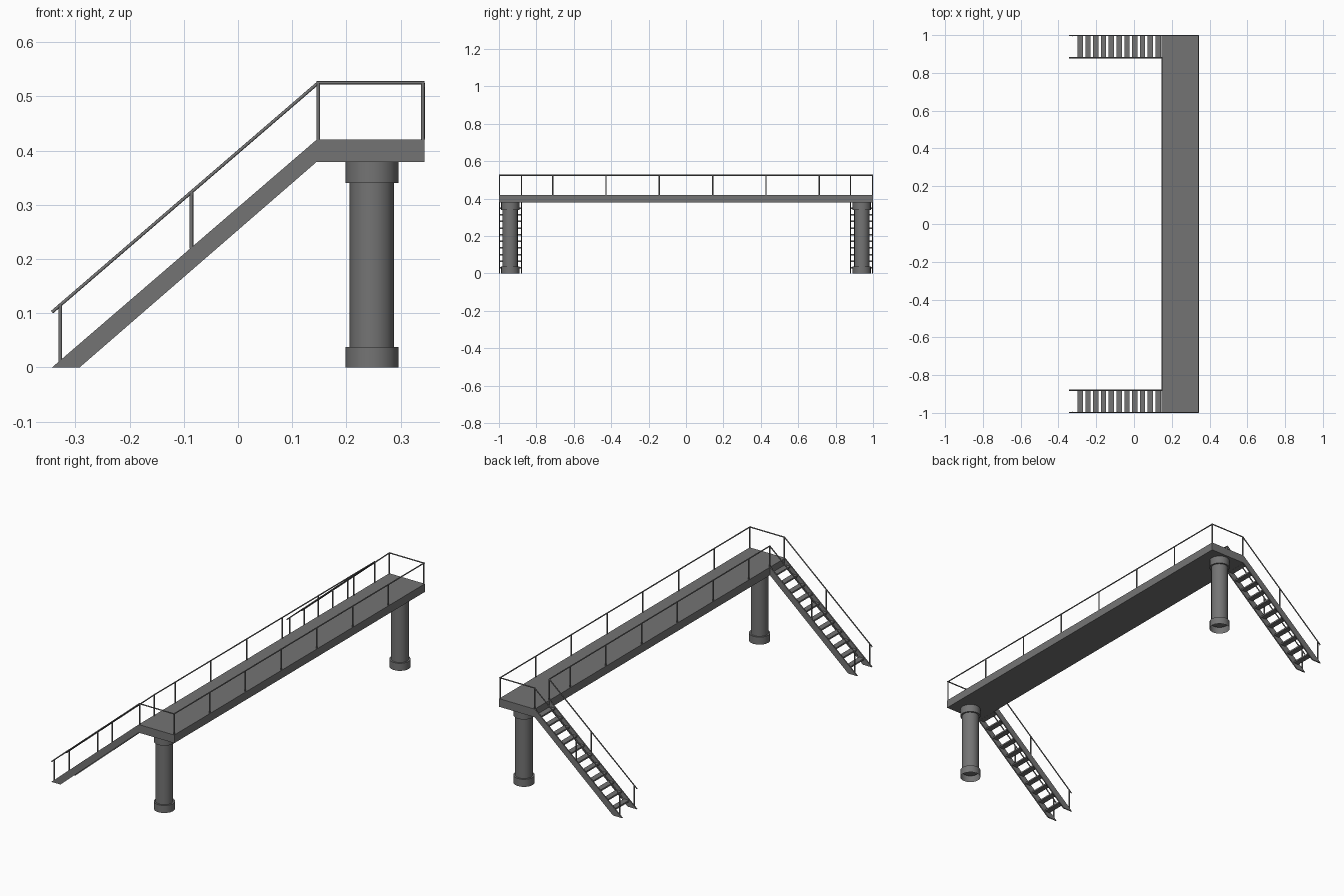
import bpy, bmesh
from mathutils import Vector

if "Cube" in bpy.data.objects:
    bpy.data.objects.remove(bpy.data.objects["Cube"])

X0, X1 = 0.145, 0.344        # deck edges
DECK, RAIL = 0.42, 0.525     # deck top, rail centre height
SLOPE = DECK / (X0 + 0.343)  # stair pitch

# dark painted steel
STEEL = bpy.data.materials.new("dark_steel")
STEEL.diffuse_color = (0.175, 0.175, 0.175, 1)
STEEL.use_nodes = True
STEEL.node_tree.nodes["Principled BSDF"].inputs["Base Color"].default_value = STEEL.diffuse_color


def finish(name, bm, recalc=True):
    if recalc:
        bmesh.ops.recalc_face_normals(bm, faces=bm.faces[:])
    me = bpy.data.meshes.new(name)
    bm.to_mesh(me)
    bm.free()
    me.materials.append(STEEL)
    ob = bpy.data.objects.new(name, me)
    bpy.context.collection.objects.link(ob)
    return ob


def box(name, lo, hi):
    bm = bmesh.new()
    lo, hi = Vector(lo), Vector(hi)
    bmesh.ops.create_cube(bm, size=1)
    for v in bm.verts:
        v.co = (lo + hi) / 2 + v.co * (hi - lo)
    return finish(name, bm)


def rod(name, a, b, r, sides=8, open_bottom=False):
    a, b = Vector(a), Vector(b)
    bm = bmesh.new()
    bmesh.ops.create_cone(bm, cap_ends=True, segments=sides, radius1=r, radius2=r, depth=(b - a).length)
    if open_bottom:
        low = [f for f in bm.faces if f.normal.z < -0.9]
        bmesh.ops.delete(bm, geom=low, context='FACES_ONLY')
    q = (b - a).to_track_quat('Z', 'Y')
    for v in bm.verts:
        v.co = (a + b) / 2 + q @ v.co
    for f in bm.faces:
        f.smooth = len(f.verts) == 4
    for e in bm.edges:
        e.smooth = all(f.smooth for f in e.link_faces)
    return finish(name, bm, not open_bottom)


def prism(name, profile, y0, y1):
    # x-z outline extruded along y
    bm = bmesh.new()
    f = bm.faces.new([bm.verts.new((x, y0, z)) for x, z in profile])
    new = bmesh.ops.extrude_face_region(bm, geom=[f])['geom']
    bmesh.ops.translate(bm, vec=(0, y1 - y0, 0), verts=[g for g in new if isinstance(g, bmesh.types.BMVert)])
    return finish(name, bm)


def post(name, x, y, z):
    rod(name, (x, y, z), (x, y, z + RAIL - DECK), 0.0035)


# walkway deck
box("deck", (X0, -1, 0.379), (X1, 1, DECK))

# long deck railings
xo, xi, ye, ys = X1 - 0.003, X0 + 0.003, 0.997, 0.88
rod("outer_rail", (xo, -1, RAIL), (xo, 1, RAIL), 0.003)
rod("inner_rail", (xi, -ys, RAIL), (xi, ys, RAIL), 0.003)
for i in range(8):
    y = -ye + 2 * ye * i / 7
    post("outer_post", xo, y, DECK)
    if 0 < i < 7:
        post("inner_post", xi, y, DECK)

for s in (-1, 1):
    # support column with open base and cap
    for name, r, z0, z1 in (("column_base", 0.049, 0, 0.038),
                            ("column_shaft", 0.041, 0.03, 0.35),
                            ("column_cap", 0.049, 0.34, 0.38)):
        rod(name, (0.247, s * 0.94, z0), (0.247, s * 0.94, z1), r, 16, name == "column_base")

    # railing across the deck end
    rod("end_rail", (X0, s * ye, RAIL), (X1, s * ye, RAIL), 0.003)

    # stair stringers with handrails
    for y in (ys, ye):
        prism("stringer", [(-0.343, 0), (-0.292, 0), (X0, 0.379), (X0, DECK)],
              s * y - 0.003, s * y + 0.003)
        rod("stair_rail", (-0.343, s * y, RAIL - DECK - 0.003), (xi, s * y, RAIL), 0.003)
        for x in (-0.328, -0.086):
            post("stair_post", x, s * y, DECK + SLOPE * (x - X0) - 0.002)
        post("landing_post", xi, s * y, DECK)

    # stair treads
    y0, y1 = sorted((s * ys, s * ye))
    for i in range(11):
        x = -0.285 + 0.0413 * i
        z = 0.275 + SLOPE * x
        box("tread", (x - 0.014, y0, z - 0.004), (x + 0.014, y1, z + 0.004))
